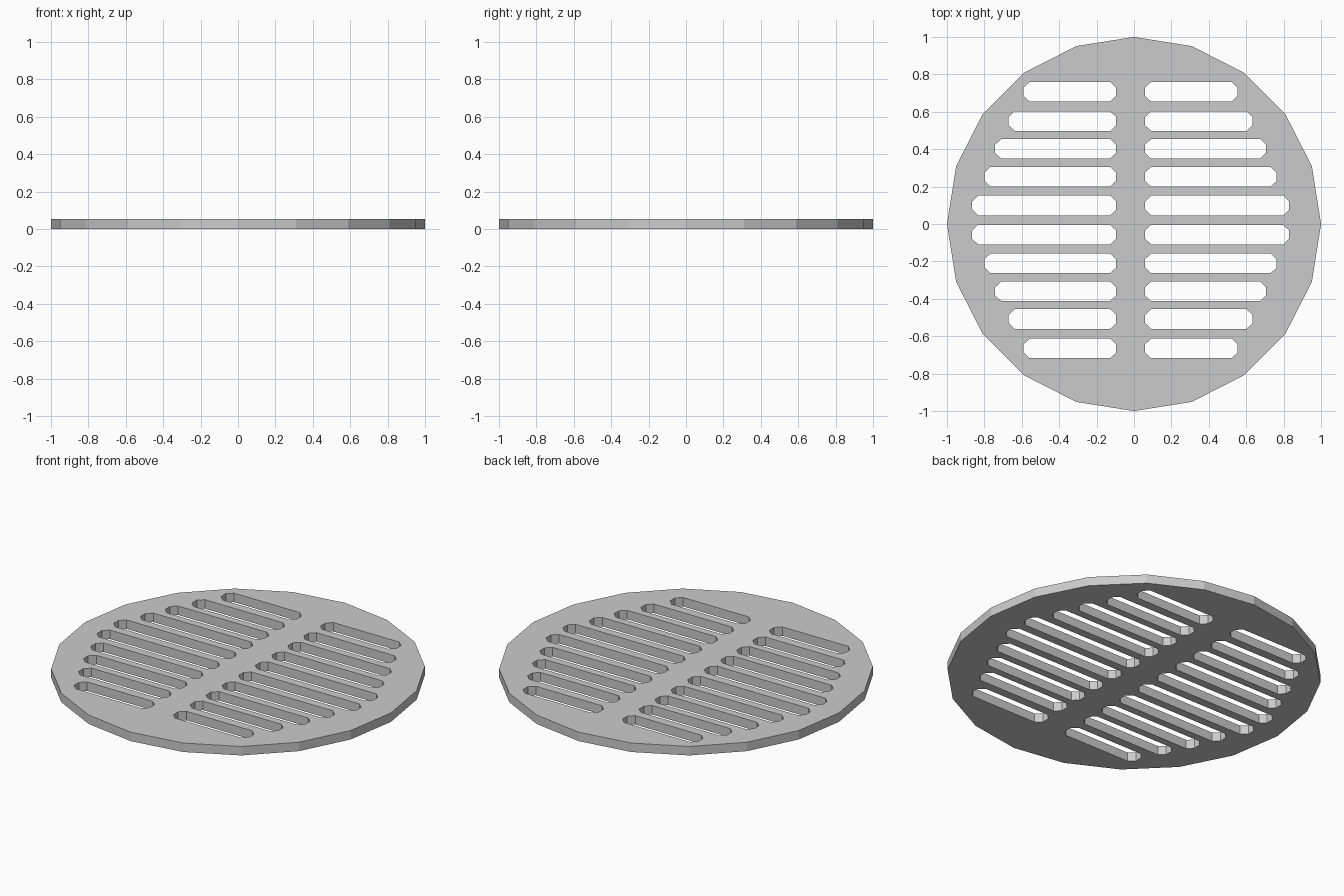
import bpy
from math import cos, sin, pi

if "Cube" in bpy.data.objects:
    bpy.data.objects.remove(bpy.data.objects["Cube"])

THICK = 0.053
CX, CY = -0.018, 0.021      # slot pattern sits slightly off centre
INNER = 0.0775              # inner slot end, from the pattern centre
HALF, FLAT, CHAMFER = 0.0525, 0.022, 0.032
ROWS = [(0.078, 0.8475), (0.2315, 0.781), (0.381, 0.724), (0.529, 0.652), (0.686, 0.572)]

curve = bpy.data.curves.new("grate", 'CURVE')
curve.dimensions = '2D'
curve.fill_mode = 'BOTH'
curve.extrude = THICK / 2


def outline(points):
    s = curve.splines.new('POLY')
    s.points.add(len(points) - 1)
    for p, (x, y) in zip(s.points, points):
        p.co = (x, y, 0, 1)
    s.use_cyclic_u = True


def slot(x0, x1, y):
    # elongated octagon
    mid, half = (x0 + x1) / 2, abs(x1 - x0) / 2
    a = half - CHAMFER
    corners = [(half, -FLAT), (half, FLAT), (a, HALF), (-a, HALF),
               (-half, FLAT), (-half, -FLAT), (-a, -HALF), (a, -HALF)]
    outline([(mid + px, y + py) for px, py in corners])


# Twenty-sided disc
outline([(cos(i * pi / 10), sin(i * pi / 10)) for i in range(20)])

# Slots mirrored in both directions
for y, outer in ROWS:
    for sx in (-1, 1):
        for sy in (-1, 1):
            slot(CX + sx * INNER, CX + sx * outer, CY + sy * y)

grate = bpy.data.objects.new("drain_grate", curve)
grate.location.z = THICK / 2
bpy.context.collection.objects.link(grate)

# Turn into a welded flat-shaded mesh
bpy.context.view_layer.objects.active = grate
grate.select_set(True)
bpy.ops.object.convert(target='MESH')
bpy.ops.object.mode_set(mode='EDIT')
bpy.ops.mesh.select_all(action='SELECT')
bpy.ops.mesh.remove_doubles(threshold=0.0005)
bpy.ops.mesh.normals_make_consistent(inside=False)
bpy.ops.object.mode_set(mode='OBJECT')
bpy.ops.object.shade_flat()
